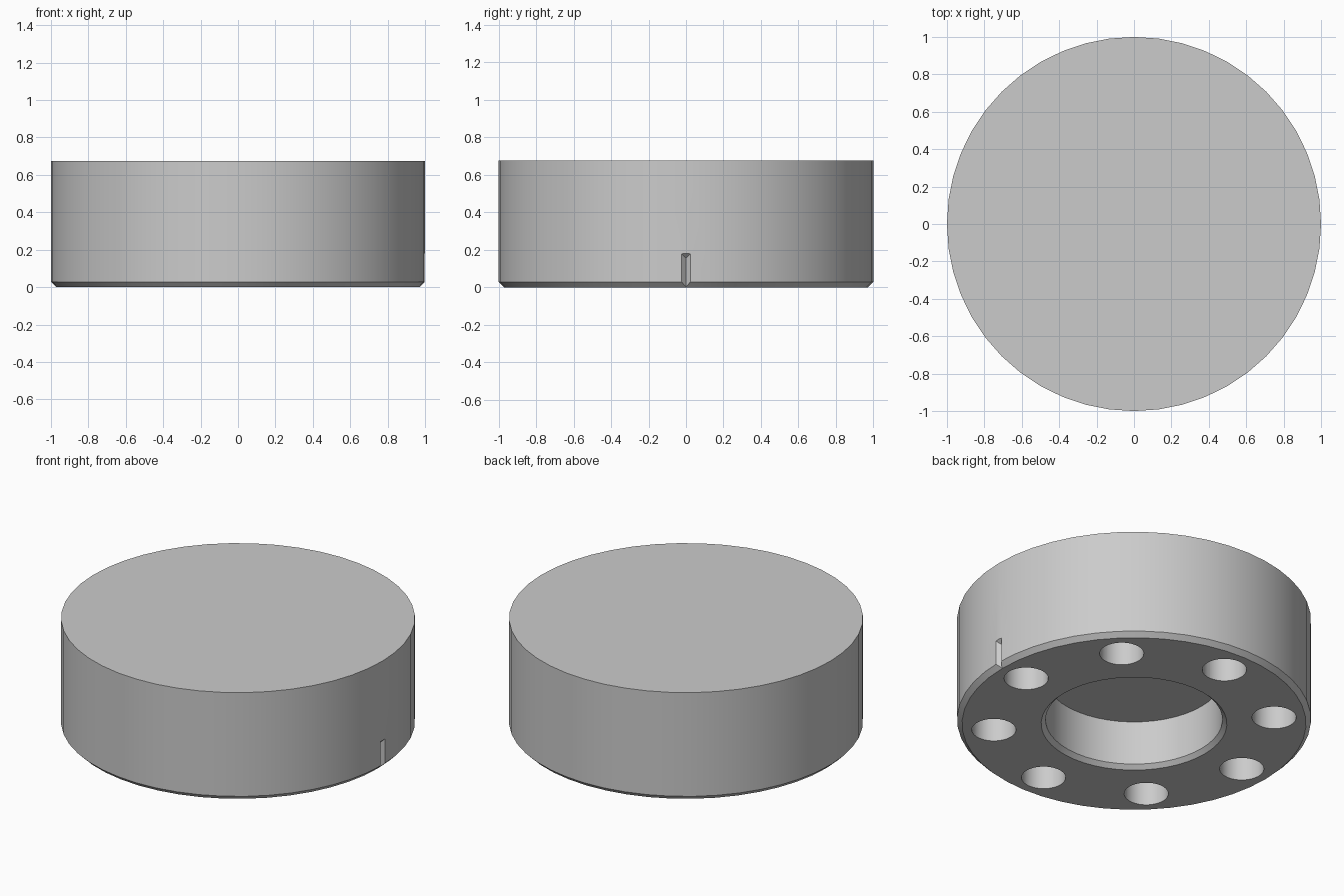
import bpy
import bmesh
from math import cos, sin, tau, radians

cube = bpy.data.objects.get("Cube")
if cube:
    bpy.data.objects.remove(cube, do_unlink=True)

HEIGHT = 0.675
BORE_DEPTH = 0.3
HOLE_DEPTH = 0.3
HOLE_COUNT = 8
HOLE_CIRCLE = 0.795
HOLE_RADIUS = 0.125

grey = bpy.data.materials.new("plain grey")
grey.use_nodes = True
colour = (0.6, 0.6, 0.6, 1)
grey.diffuse_color = colour
grey.node_tree.nodes["Principled BSDF"].inputs["Base Color"].default_value = colour


def add_object(name, bm):
    bmesh.ops.recalc_face_normals(bm, faces=bm.faces)
    mesh = bpy.data.meshes.new(name)
    bm.to_mesh(mesh)
    bm.free()
    mesh.materials.append(grey)
    obj = bpy.data.objects.new(name, mesh)
    bpy.context.collection.objects.link(obj)
    return obj


def lathe(name, profile, sides, centre=(0, 0)):
    """Turn (radius, height) pairs into a solid with flat round ends."""
    bm = bmesh.new()
    rings = []
    for r, z in profile:
        rings.append([bm.verts.new((centre[0] + r * cos(tau * i / sides),
                                    centre[1] + r * sin(tau * i / sides), z))
                      for i in range(sides)])
    for low, high in zip(rings, rings[1:]):
        for i in range(sides):
            j = (i + 1) % sides
            bm.faces.new((low[i], low[j], high[j], high[i]))
    bm.faces.new(rings[0])
    bm.faces.new(rings[-1])
    return add_object(name, bm)


# Solid drum: chamfered lower rim and blind centre bore with chamfered mouth
disc = lathe("disc_body", [(0.5, BORE_DEPTH), (0.5, 0.025), (0.525, 0),
                           (0.972, 0), (1, 0.028), (1, HEIGHT)], 48)

# Ring of blind holes in the underside
cutters = []
for k in range(HOLE_COUNT):
    a = tau * k / HOLE_COUNT
    cutters.append(lathe("hole_cutter", [(HOLE_RADIUS, -0.1), (HOLE_RADIUS, HOLE_DEPTH)],
                         32, (HOLE_CIRCLE * cos(a), HOLE_CIRCLE * sin(a))))

# V-shaped index notch with a sloping top on the side
bm = bmesh.new()
plan = [(0.975, 0, 0.155), (1.015, -0.04, 0.195), (1.015, 0.04, 0.195)]
low = [bm.verts.new((x, y, -0.05)) for x, y, z in plan]
high = [bm.verts.new(p) for p in plan]
bm.faces.new(low)
bm.faces.new(high)
for i in range(3):
    j = (i + 1) % 3
    bm.faces.new((low[i], low[j], high[j], high[i]))
cutters.append(add_object("notch_cutter", bm))

# Cut, bake the result, and drop the cutters
for cutter in cutters:
    cutter.hide_render = True
    cut = disc.modifiers.new("cut", "BOOLEAN")
    cut.operation = "DIFFERENCE"
    cut.solver = "EXACT"
    cut.object = cutter
bpy.context.view_layer.update()
graph = bpy.context.evaluated_depsgraph_get()
baked = bpy.data.meshes.new_from_object(disc.evaluated_get(graph))
disc.modifiers.clear()
disc.data = baked
for cutter in cutters:
    bpy.data.objects.remove(cutter, do_unlink=True)

# Smooth walls, sharp rims
bpy.ops.object.select_all(action="DESELECT")
disc.select_set(True)
bpy.context.view_layer.objects.active = disc
bpy.ops.object.shade_smooth_by_angle(angle=radians(30))
